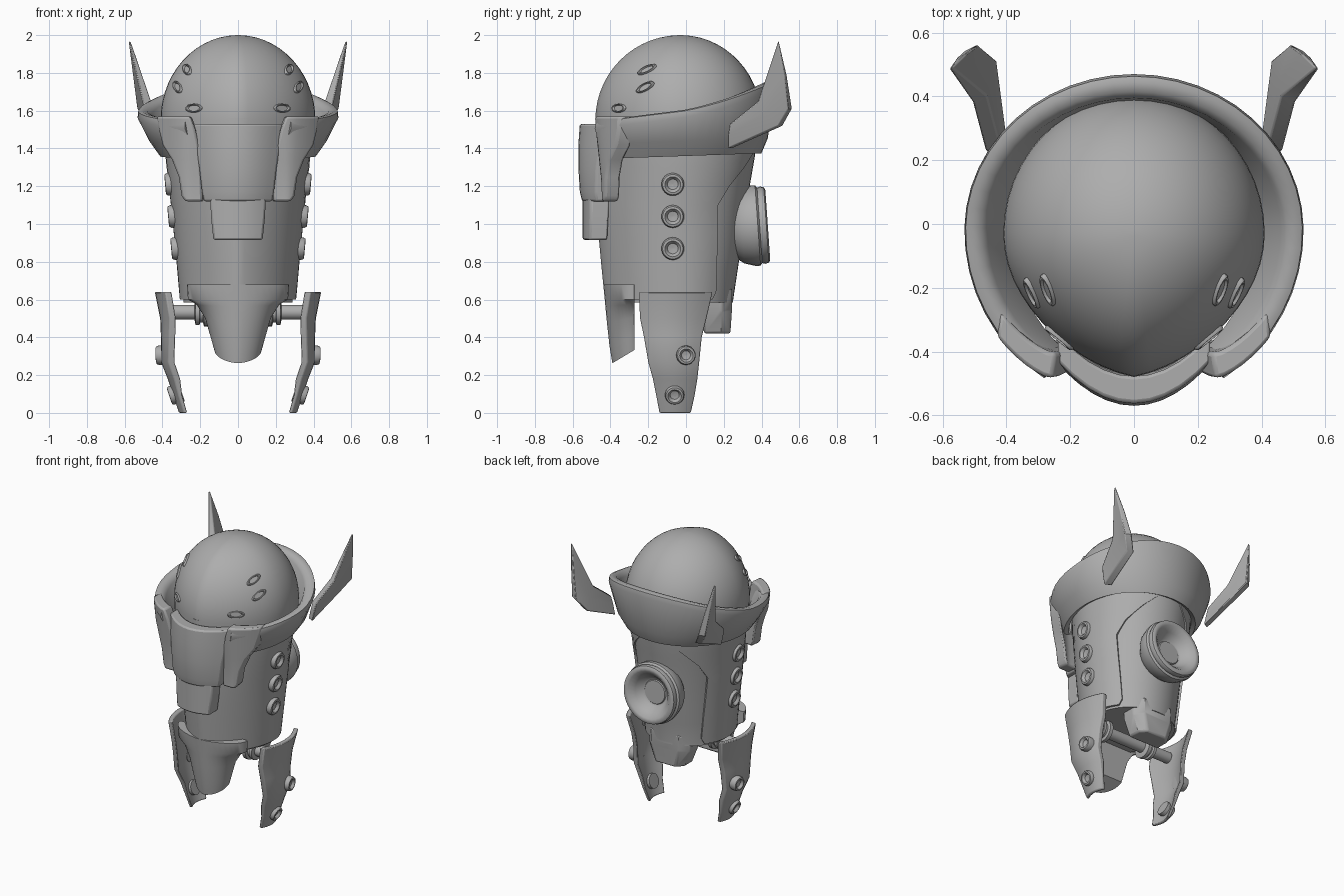
import bpy, bmesh, math
from mathutils import Vector, Matrix
from mathutils.bvhtree import BVHTree

if "Cube" in bpy.data.objects:
    bpy.data.objects.remove(bpy.data.objects["Cube"])

grey = bpy.data.materials.new("plain grey")
grey.diffuse_color = (0.42, 0.42, 0.42, 1)
grey.use_nodes = True
grey.node_tree.nodes["Principled BSDF"].inputs["Base Color"].default_value = grey.diffuse_color


def finish(name, bm, mirror=False, bevel=0.0, angle=40):
    bmesh.ops.recalc_face_normals(bm, faces=bm.faces)
    me = bpy.data.meshes.new(name)
    bm.to_mesh(me)
    bm.free()
    ob = bpy.data.objects.new(name, me)
    bpy.context.collection.objects.link(ob)
    me.materials.append(grey)
    if bevel:
        b = ob.modifiers.new("bevel", 'BEVEL')
        b.width, b.segments, b.limit_method = bevel, 2, 'ANGLE'
        b.angle_limit = math.radians(45)
    if mirror:
        ob.modifiers.new("mirror", 'MIRROR').use_mirror_merge = False
    bpy.ops.object.select_all(action='DESELECT')
    ob.select_set(True)
    bpy.context.view_layer.objects.active = ob
    bpy.ops.object.shade_smooth_by_angle(angle=math.radians(angle))
    return ob


def loft(name, rings, closed=False, **kw):
    """Skin closed rings; cap both ends unless the section loops round."""
    bm = bmesh.new()
    vs = [[bm.verts.new(p) for p in r] for r in rings]
    n = len(vs[0])
    pairs = list(zip(vs, vs[1:])) + ([(vs[-1], vs[0])] if closed else [])
    for a, b in pairs:
        for i in range(n):
            j = (i + 1) % n
            bm.faces.new((a[i], a[j], b[j], b[i]))
    if not closed:
        bm.faces.new(vs[0])
        bm.faces.new(vs[-1])
    return finish(name, bm, **kw)


def sheet(name, rows, off, **kw):
    """Thick plate: a grid of points plus its copy moved by off()."""
    bm = bmesh.new()
    f = [[bm.verts.new(p) for p in r] for r in rows]
    b = [[bm.verts.new(off(Vector(p))) for p in r] for r in rows]
    m, n = len(f), len(f[0])
    for g in (f, b):
        for i in range(m - 1):
            for j in range(n - 1):
                bm.faces.new((g[i][j], g[i][j + 1], g[i + 1][j + 1], g[i + 1][j]))
    rim = [(0, j) for j in range(n)] + [(i, n - 1) for i in range(1, m)]
    rim += [(m - 1, j) for j in range(n - 2, -1, -1)] + [(i, 0) for i in range(m - 2, 0, -1)]
    for (i, j), (k, l) in zip(rim, rim[1:] + rim[:1]):
        bm.faces.new((f[i][j], f[k][l], b[k][l], b[i][j]))
    return finish(name, bm, **kw)


def lathe(name, profile, matrix, n=24, squash=1.0, **kw):
    """Spin (radius, height) pairs round local z, then place with matrix."""
    return loft(name, [[matrix @ Vector((r * math.cos(2 * math.pi * i / n),
                                         r * squash * math.sin(2 * math.pi * i / n), h))
                        for i in range(n)] for r, h in profile], **kw)


def place(pos, normal, along=(0, 0, 1)):
    z = Vector(normal).normalized()
    x = Vector(along)
    x = (x - z * x.dot(z)).normalized()
    m = Matrix((x, z.cross(x), z)).transposed().to_4x4()
    m.translation = Vector(pos)
    return m


def section(z, w, yf, yb, t, yc=-0.03, k=0.09):
    """Point on the keeled oval section; t = 0 faces the front."""
    c = math.cos(t)
    y = yc - (yc - yf) * (c - k * abs(math.sin(2 * t))) if c > 0 else yc - (yb - yc) * c
    return (w * math.sin(t), y, z)


def oval(z, w, yf, yb, n=48, **kw):
    return [section(z, w, yf, yb, 2 * math.pi * i / n, **kw) for i in range(n)]


def span(a, b, n):
    return [a + (b - a) * i / (n - 1) for i in range(n)]


# Domed head
rings = [oval(1.45, .405, -.475, .395)]
for i in range(15):
    u = math.pi / 2 * i / 14.2
    s = math.cos(u)
    rings.append(oval(1.55 + .45 * math.sin(u), .41 * s, -.03 - .45 * s, -.03 + .43 * s))
dome = loft("head_dome", rings, angle=50)
tree = BVHTree.FromPolygons([v.co.copy() for v in dome.data.vertices],
                            [list(p.vertices) for p in dome.data.polygons])

# Lens shaped eye slots on the dome
for i, (p, d) in enumerate([((.26, -.20, 1.81), (.4, 1, .5)), ((.31, -.21, 1.72), (.4, 1, .5)),
                            ((.22, -.34, 1.61), (1, .8, 0))]):
    loc, nor, _, _ = tree.find_nearest(Vector(p))
    if nor.dot(loc - Vector((0, 0, 1.5))) < 0:
        nor = -nor
    lathe(f"eye_slot_{i + 1}", [(.056, -.02), (.056, .004), (.05, .01), (.042, .01), (.036, .001), (.001, .001)],
          place(loc, nor, d), squash=.42, mirror=True)

# Inner body and the outer shell, which is open at the back
def body(z):
    keys = [(.6, .308, -.43, .25), (.9, .335, -.46, .295), (1.1, .355, -.475, .32),
            (1.36, .385, -.48, .365), (1.6, .4, -.48, .395)]
    for a, b in zip(keys, keys[1:]):
        if z <= b[0]:
            f = (z - a[0]) / (b[0] - a[0])
            return [p + (q - p) * f for p, q in zip(a[1:], b[1:])]
    return keys[-1][1:]

core = []
for z in (.585, .6, .75, .9, 1.1, 1.25, 1.36, 1.5):
    w, yf, yb = body(max(z, .6))
    core.append(oval(z, w * .94, yf * .94, yb))
loft("inner_body", core, angle=50)
rows = []
for z, ye in [(.6, .14), (.64, .16), (.8, .165), (.95, .167), (1.1, .17), (1.2, .23), (1.3, .31), (1.38, .36), (1.56, .39)]:
    w, yf, yb = body(z)
    yb += .006
    a = math.acos(max(-1, -(ye + .03) / (yb + .03)))
    rows.append([section(z, w, yf, yb, t) for t in span(-a, a, 45)])
sheet("body_shell", rows, lambda p: Vector((p.x * .93, p.y * .93, p.z)), angle=50)

# Tapered front skirt hanging below the shell
bib = []
for z, w, yf in [(.68, .27, -.438), (.6, .265, -.43), (.57, .22, -.427), (.49, .175, -.418), (.38, .147, -.405), (.29, .124, -.39)]:
    ring = [section(z, w, yf, -.26, t, yc=-.275, k=.05) for t in span(-math.pi * .55, math.pi * .55, 23)]
    slant = .6 * max(0, min(1, (.6 - z) / .3))
    bib.append([(x, y, zz + slant * (y + .345)) for x, y, zz in ring])
loft("front_skirt", bib)

# Flared collar, open at the front
rings = []
for t in span(math.radians(32), math.radians(328), 41):
    def cp(s, inset=0):
        c = math.cos(t)
        return ((.54 * s - inset) * math.sin(t), -.02 - ((.55 * (.55 + .45 * s) if c > 0 else .495 * (.35 + .65 * s)) - inset) * c)
    y = cp(1)[1]
    top = 1.605 + (.2 * y + .25 * y * y if y > 0 else .12 * y)
    bot = 1.345 + .03 * max(0, min(1, y + .5))
    rings.append([(*cp(.765), bot), (*cp(.87), bot + .08), (*cp(.985), top - .04), (*cp(1, .012), top - .006),
                  (*cp(1, .03), top), (*cp(1, .06), top - .006), (*cp(1, .08), top - .03), (*cp(.78, .04), bot + .02)])
loft("collar", rings, angle=45)

# Cheek guards at the collar ends
rows = []
for z, a, b in [(1.57, .255, .43), (1.5, .228, .42), (1.42, .21, .4), (1.34, .2, .35), (1.25, .195, .315), (1.15, .19, .3), (1.12, .19, .28)]:
    flare = .04 * max(0, (z - 1.2) / .37)
    rows.append([(x, -.445 - flare + 2.6 * max(0, x - .25) ** 2 + .3 * max(0, x - .27), z) for x in span(a, b, 7)])
sheet("cheek_guard", rows, lambda p: p + Vector((-.01, .08, 0)), mirror=True, bevel=.012)

# Curved mouth plate and the smaller plate below it
sheet("mouth_plate", [[(x, y0 + 2.3 * x * x, z) for x in span(-w, w, 11)]
                      for z, w, y0 in [(1.53, .24, -.562), (1.42, .225, -.57), (1.3, .205, -.57), (1.17, .19, -.562), (1.12, .18, -.55)]],
      lambda p: p + Vector((0, .085, 0)), bevel=.01)
sheet("chin_plate", [[(x, -.547 + 2 * x * x, z) for x in span(-w, w, 9)]
                     for z, w in [(1.15, .148), (1.03, .142), (.915, .13)]],
      lambda p: p + Vector((0, .1, 0)), bevel=.012)

# Dished rivets down the sides
rivet = [(.06, -.05), (.06, .006), (.054, .018), (.042, .02), (.034, .012), (.028, .002), (.001, -.002)]
for i, (x, z) in enumerate([(.366, 1.21), (.35, 1.04), (.334, .87)]):
    lathe(f"side_rivet_{i + 1}", rivet, place((x, -.07, z), (1, 0, -.09)), mirror=True)

# Swept ear fins
fin = [[(.465, .23, 1.53), (.455, .22, 1.47), (.44, .22, 1.40)],
       [(.505, .38, 1.65), (.50, .43, 1.59), (.475, .49, 1.52)],
       [(.58, .487, 1.97), (.557, .52, 1.79), (.535, .54, 1.61)]]
sheet("ear_fin", fin, lambda p: p + Vector((-.045, .022, 0)) * max(.25, min(1, (2.05 - p.z) / .4)),
      mirror=True, bevel=.006)

# Round exhaust on the back
lathe("back_exhaust", [(.09, -.22), (.15, -.19), (.195, -.13), (.213, -.07), (.213, -.045), (.2, -.035), (.205, -.02),
                       (.2, .0), (.185, .008), (.165, .004), (.13, -.03), (.1, -.07), (.085, -.075), (.08, -.068), (.001, -.068)],
      place((0, .425, .995), (0, 1, .07)), n=32)

# Lower back block
loft("lower_back_block", [[(sx * w * a, .165 + d * b, z) for sx, a, b in
                           [(-1, 1, -1), (1, 1, -1), (1, 1, .3), (1, .65, 1), (-1, .65, 1), (-1, 1, .3)]]
                          for z, w, d in [(.66, .17, .078), (.54, .165, .078), (.42, .12, .07)]], bevel=.012)

# Hip axle with its joint rings and pivot ball
lathe("hip_axle", [(.039, -.375), (.039, .375)], place((0, -.1, .533), (1, 0, 0)))
lathe("hip_joint_ring", [(.05, .15), (.075, .155), (.075, .18), (.055, .185), (.055, .2), (.068, .205), (.068, .225), (.04, .23)],
      place((0, -.1, .533), (1, 0, 0)), mirror=True)
lathe("hip_ball", [(.15 * math.cos(u), .11 * math.sin(u)) for u in span(-1.56, 1.56, 13)],
      place((0, -.1, .56), (0, 0, 1)))

# Curved leg plates
rows = []
for z, y0, y1, x in [(.64, -.25, .14, .44), (.5, -.243, .108, .412), (.4, -.222, .083, .408), (.27, -.2, .07, .408),
                     (.18, -.175, .06, .372), (.09, -.157, .045, .343), (0, -.14, .025, .312)]:
    bow = .055 * (y1 - y0) / .39
    rows.append([(x - bow * u * u, (y0 + y1) / 2 + u * (y1 - y0) / 2, z) for u in span(-1, 1, 9)])
sheet("leg_plate", rows, lambda p: p + Vector((-.035 if p.z > .1 else -.022, 0, 0)), mirror=True, bevel=.006)
for i, (x, y, z, n) in enumerate([(.414, 0, .305, (1, .1, -.05)), (.345, -.06, .095, (1, 0, -.33))]):
    lathe(f"leg_rivet_{i + 1}", [(r * .85, h) for r, h in rivet], place((x, y, z), n), mirror=True)
